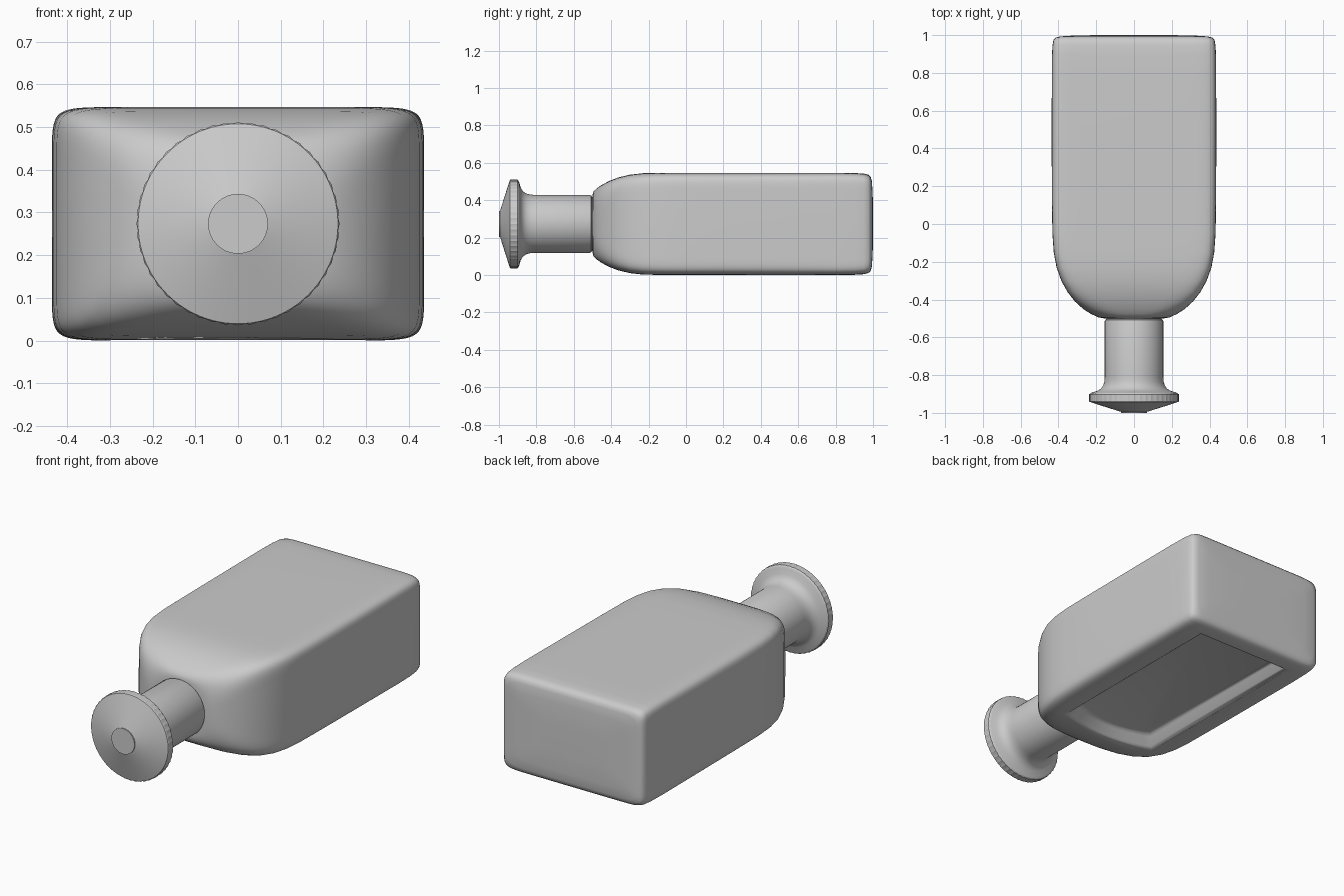
import bpy, bmesh, math

if "Cube" in bpy.data.objects:
    bpy.data.objects.remove(bpy.data.objects["Cube"])

ZC = 0.2735  # height of the centre axis


def make_object(name, bm):
    bmesh.ops.recalc_face_normals(bm, faces=bm.faces[:])
    mesh = bpy.data.meshes.new(name)
    bm.to_mesh(mesh)
    bm.free()
    ob = bpy.data.objects.new(name, mesh)
    bpy.context.collection.objects.link(ob)
    return ob


def loft(name, rings):
    """Skin a list of closed rings and cap both ends."""
    bm = bmesh.new()
    loops = [[bm.verts.new(p) for p in ring] for ring in rings]
    n = len(loops[0])
    for a, b in zip(loops, loops[1:]):
        for i in range(n):
            j = (i + 1) % n
            bm.faces.new((a[i], a[j], b[j], b[i]))
    bm.faces.new(loops[0])
    bm.faces.new(loops[-1])
    return make_object(name, bm)


def smooth(ob, angle):
    bpy.ops.object.select_all(action='DESELECT')
    ob.select_set(True)
    bpy.context.view_layer.objects.active = ob
    bpy.ops.object.shade_smooth_by_angle(angle=math.radians(angle))


def squircle(y, w, h, n, count=96):
    def power(v):
        return math.copysign(abs(v) ** (2 / n), v) if abs(v) > 1e-9 else 0.0
    ring = []
    for i in range(count):
        t = 2 * math.pi * i / count
        ring.append((w * power(math.cos(t)), y, ZC + h * power(math.sin(t))))
    return ring


# Body: soft box lofted along y (y, half width, half height, squareness)
stations = [
    (-0.50, 0.155, 0.155, 2.4), (-0.494, 0.19, 0.174, 3.0),
    (-0.475, 0.230, 0.192, 4.0), (-0.45, 0.269, 0.209, 5.2),
    (-0.41, 0.313, 0.230, 6.8), (-0.36, 0.352, 0.249, 8.5),
    (-0.30, 0.385, 0.263, 10), (-0.23, 0.410, 0.271, 11),
    (-0.15, 0.425, 0.273, 12), (-0.05, 0.432, 0.2735, 12.5),
    (0.15, 0.435, 0.2735, 12.5), (0.50, 0.436, 0.2735, 13),
    (0.80, 0.435, 0.2735, 14), (0.90, 0.434, 0.272, 14),
    (0.95, 0.431, 0.269, 14), (0.975, 0.426, 0.263, 14),
    (0.987, 0.414, 0.252, 13), (0.993, 0.392, 0.233, 12),
    (0.997, 0.330, 0.185, 10), (1.0, 0.20, 0.10, 8),
]
body = loft("body", [squircle(*s) for s in stations])


# Shallow recess in the underside: bowed front, sloping walls, soft edges
def recess_ring(z, inset):
    w, back, front = 0.28 - inset, 0.88 - inset, -0.195 + inset
    ring = [(w, back, z), (-w, back, z)]
    for i in range(17):
        u = -1 + i / 8
        ring.append((u * w, front - 0.055 * (1 - u * u), z))
    return ring


cutter = loft("recess_cutter", [recess_ring(z, d) for z, d in (
    (-0.05, -0.018), (0.001, -0.018), (0.006, -0.006), (0.013, 0.002),
    (0.047, 0.030), (0.056, 0.040), (0.06, 0.052))])
cutter.hide_render = True
mod = body.modifiers.new("recess", 'BOOLEAN')
mod.operation = 'DIFFERENCE'
mod.solver = 'EXACT'
mod.object = cutter
bpy.context.view_layer.objects.active = body
bpy.ops.object.modifier_apply(modifier=mod.name)
bpy.data.objects.remove(cutter)
smooth(body, 50)


def turned(name, profile, count=96):
    """Turn (radius, y, ridge) points around the y axis."""
    rings = []
    for r, y, ridge in profile:
        ring = []
        for i in range(count):
            a = 2 * math.pi * i / count
            rr = r - (ridge if i % 2 else 0)
            ring.append((rr * math.cos(a), y, ZC + rr * math.sin(a)))
        rings.append(ring)
    return loft(name, rings)


# Neck with a small groove where it meets the body
neck = turned("neck", [
    (0.145, -0.49, 0), (0.145, -0.503, 0), (0.152, -0.507, 0),
    (0.155, -0.515, 0), (0.155, -0.81, 0), (0.157, -0.835, 0),
    (0.163, -0.855, 0), (0.175, -0.872, 0), (0.195, -0.884, 0),
    (0.220, -0.891, 0), (0.231, -0.896, 0)])
smooth(neck, 35)

# Flanged cap with a finely ridged rim and a shallow cone front
flange = turned("flange", [
    (0.231, -0.896, 0), (0.238, -0.902, 0.003), (0.238, -0.938, 0.003),
    (0.234, -0.942, 0), (0.150, -0.969, 0), (0.070, -0.994, 0),
    (0.070, -1.0, 0)])
smooth(flange, 20)
